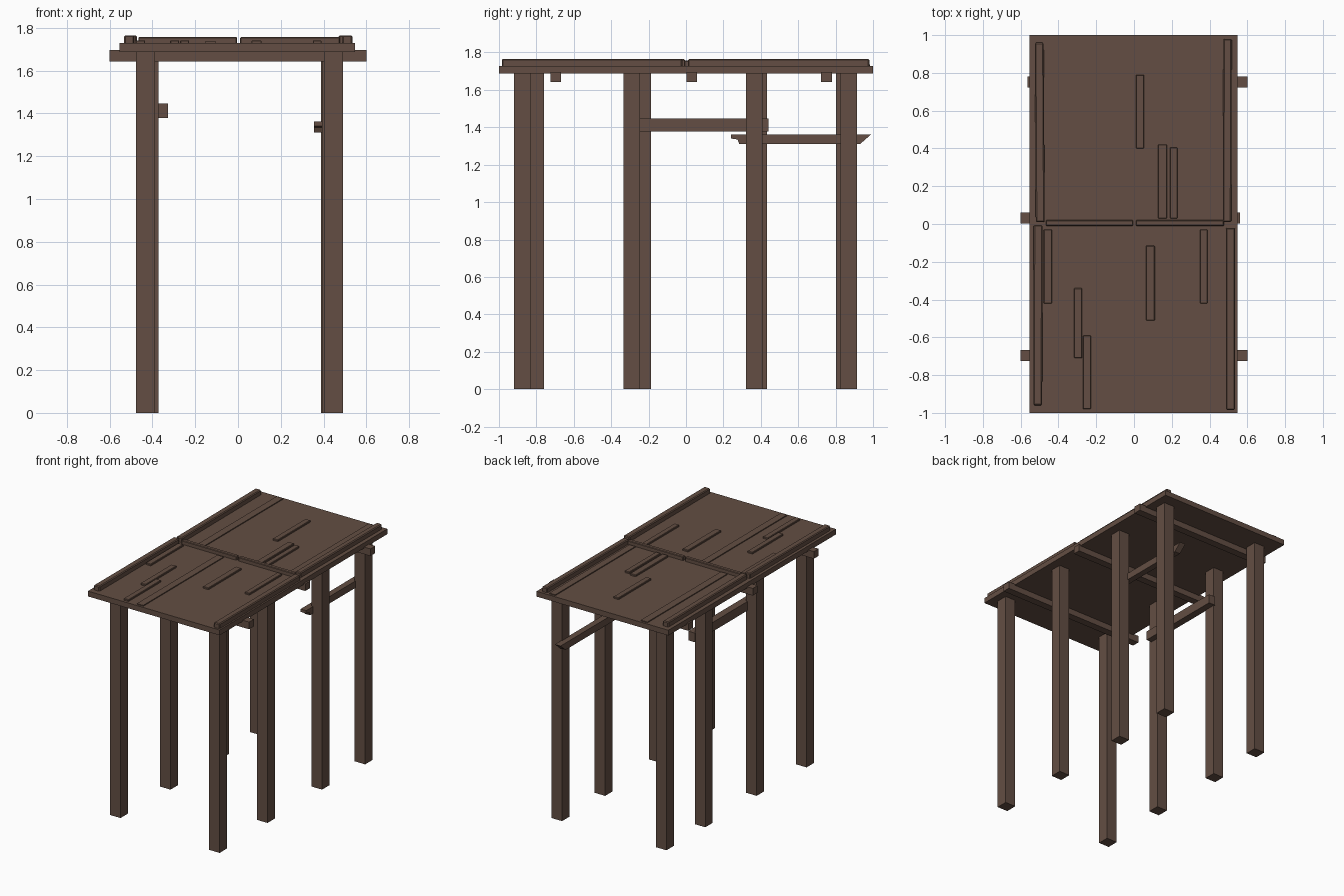
import bpy, bmesh

if "Cube" in bpy.data.objects:
    bpy.data.objects.remove(bpy.data.objects["Cube"])

wood = bpy.data.materials.new("dark_brown_wood")
wood.diffuse_color = (0.125, 0.076, 0.056, 1)
wood.use_nodes = True
wood.node_tree.nodes["Principled BSDF"].inputs["Base Color"].default_value = wood.diffuse_color


def finish(name, bm, bevel=0.0):
    bmesh.ops.recalc_face_normals(bm, faces=bm.faces)
    me = bpy.data.meshes.new(name)
    bm.to_mesh(me)
    bm.free()
    me.materials.append(wood)
    ob = bpy.data.objects.new(name, me)
    bpy.context.collection.objects.link(ob)
    if bevel:
        m = ob.modifiers.new("bevel", "BEVEL")
        m.width = bevel
        m.segments = 1
    return ob


def box(name, x, y, z, bevel=0.0, skew=0.0):
    """Box from (min, max) ranges; skew shifts the far y end sideways."""
    bm = bmesh.new()
    bmesh.ops.create_cube(bm, size=1)
    for v in bm.verts:
        px, py, pz = v.co
        v.co = (x[0] + (px + .5) * (x[1] - x[0]) + (skew if py > 0 else 0),
                y[0] + (py + .5) * (y[1] - y[0]),
                z[0] + (pz + .5) * (z[1] - z[0]))
    return finish(name, bm, bevel)


def side_profile(name, x, pts):
    """Extrude a y-z outline along x."""
    bm = bmesh.new()
    f = bm.faces.new([bm.verts.new((x[0], y, z)) for y, z in pts])
    ext = bmesh.ops.extrude_face_region(bm, geom=[f])["geom"]
    for v in ext:
        if isinstance(v, bmesh.types.BMVert):
            v.co.x = x[1]
    return finish(name, bm)


# Posts, slightly uneven in placement
H = 0.044
posts = {"left": [(-.432, -.803), (-.416, -.23), (-.42, .388), (-.416, .846)],
         "right": [(.447, -.876), (.437, -.291), (.433, .365), (.44, .869)]}
for side, row in posts.items():
    for i, (x, y) in enumerate(row):
        box(f"{side}_post_{i + 1}", (x - H, x + H), (y - H, y + H), (0, 1.69))

# Cross beams under the roof
for name, x, y in [("front", (-.6, .6), (-.725, -.668)),
                   ("middle", (-.6, .56), (.003, .06)),
                   ("back", (-.565, .6), (.722, .78))]:
    box(name + "_cross_beam", x, y, (1.643, 1.697))

# Side rails between posts
box("left_rail", (-.383, -.327), (-.25, .44), (1.378, 1.447))
side_profile("right_rail", (.355, .402),
             [(.24, 1.362), (.99, 1.362), (.93, 1.31), (.285, 1.31),
              (.275, 1.335), (.24, 1.34)])

# Roof slab
box("roof_slab", (-.553, .547), (-1, 1), (1.688, 1.728))

# Raised edge battens and the centre ridge strips
for name, x, y, s in [("left_back", (-.52, -.473), (.01, .96), -.005),
                      ("left_front", (-.533, -.486), (-.96, -.005), .002),
                      ("right_back", (.47, .515), (.01, .98), .003),
                      ("right_front", (.487, .535), (-.985, -.02), 0)]:
    box(name + "_edge_batten", x, y, (1.722, 1.765), .006, s)
box("left_centre_batten", (-.466, -.005), (-.01, .02), (1.722, 1.757), .004)
box("right_centre_batten", (.01, .476), (-.01, .02), (1.722, 1.757), .004)

# Long shallow boards
for i, (x, y) in enumerate([((-.367, -.312), (.03, .985)),
                            ((.402, .452), (.03, .985)),
                            ((-.155, -.102), (-.985, -.025))]):
    box(f"long_roof_board_{i + 1}", x, y, (1.72, 1.735))

# Short raised boards
for i, (x, y) in enumerate([((.01, .053), (.40, .79)), ((.127, .175), (.03, .42)),
                            ((.19, .23), (.03, .405)), ((-.478, -.434), (-.42, -.03)),
                            ((-.317, -.275), (-.71, -.34)), ((-.27, -.228), (-.98, -.59)),
                            ((.063, .11), (-.51, -.115)), ((.35, .39), (-.42, -.03))]):
    box(f"short_roof_board_{i + 1}", x, y, (1.72, 1.741), .003)
